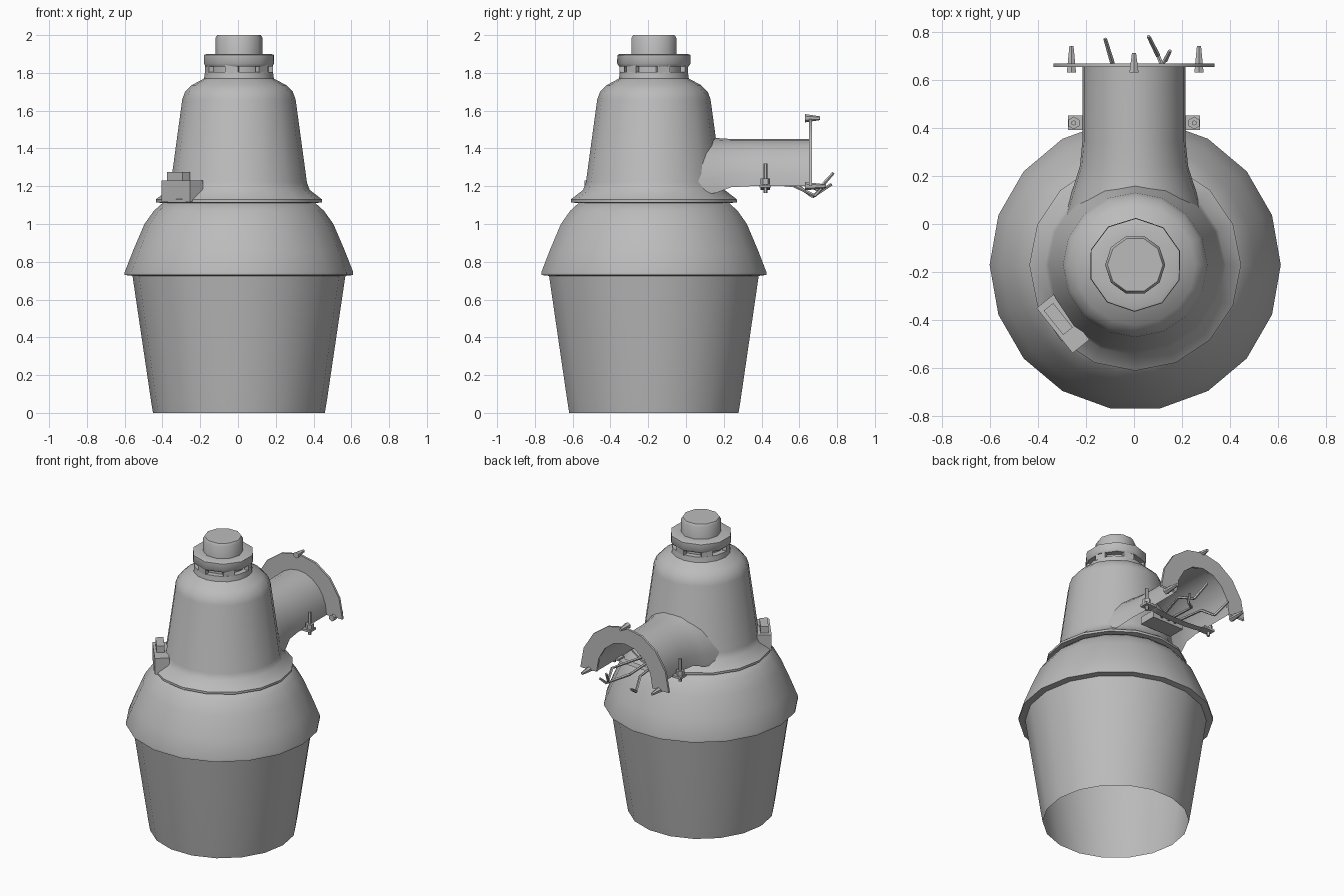
import bpy, bmesh, math
from mathutils import Vector, Matrix

if "Cube" in bpy.data.objects:
    bpy.data.objects.remove(bpy.data.objects["Cube"])

CX, CY = 0.005, -0.17   # vertical axis of the lamp

grey = bpy.data.materials.new("weathered grey")
grey.diffuse_color = (0.5, 0.5, 0.5, 1)
grey.use_nodes = True
grey.node_tree.nodes["Principled BSDF"].inputs["Base Color"].default_value = grey.diffuse_color


def finish(name, bm, angle=50):
    bmesh.ops.recalc_face_normals(bm, faces=bm.faces)
    me = bpy.data.meshes.new(name)
    bm.to_mesh(me)
    bm.free()
    me.materials.append(grey)
    me.shade_smooth()
    me.set_sharp_from_angle(angle=math.radians(angle))
    ob = bpy.data.objects.new(name, me)
    bpy.context.collection.objects.link(ob)
    return ob


def skin(bm, rows, closed=False):
    """Bridge successive rows of points with quads."""
    rows = [[bm.verts.new(p) for p in r] for r in rows]
    n = len(rows[0])
    for a, b in zip(rows, rows[1:]):
        for i in range(n if closed else n - 1):
            j = (i + 1) % n
            bm.faces.new((a[i], a[j], b[j], b[i]))
    return rows


def lathe(name, profile, sides, cap=False, phase=0.0):
    bm = bmesh.new()
    rows = skin(bm, [[(CX + r * math.cos(math.tau * i / sides + phase),
                       CY + r * math.sin(math.tau * i / sides + phase), z)
                      for i in range(sides)] for r, z in profile], True)
    if cap:
        bm.faces.new(rows[-1])
    return finish(name, bm)


def box(name, centre, size, rot=0.0):
    bm = bmesh.new()
    bmesh.ops.create_cube(bm, size=1)
    m = Matrix.Translation(centre) @ Matrix.Rotation(rot, 4, 'Z') @ Matrix.Diagonal((*size, 1))
    bmesh.ops.transform(bm, matrix=m, verts=bm.verts)
    return finish(name, bm, 30)


def rod(name, a, b, r1, r2=None, sides=6):
    a, b = Vector(a), Vector(b)
    bm = bmesh.new()
    bmesh.ops.create_cone(bm, cap_ends=True, segments=sides, radius1=r1,
                          radius2=r1 if r2 is None else r2, depth=(b - a).length)
    m = Matrix.Translation((a + b) / 2) @ (b - a).to_track_quat('Z', 'Y').to_matrix().to_4x4()
    bmesh.ops.transform(bm, matrix=m, verts=bm.verts)
    return finish(name, bm, 50)


def arch(w, h, y, z0=1.2, n=10):
    return [(w * math.cos(math.pi * i / n), y, z0 + h * math.sin(math.pi * i / n))
            for i in range(n + 1)]


# Open-bottomed lens, dome reflector with turned-in rim
lathe("lens", [(0.455, 0.0), (0.465, 0.06), (0.565, 0.735)], 18)
lathe("reflector_dome", [(0.56, 0.725), (0.605, 0.73), (0.605, 0.745), (0.56, 0.86),
                         (0.50, 1.0), (0.45, 1.07), (0.40, 1.115), (0.33, 1.125)], 18)

# Ballast housing with flared skirt and rounded shoulder
lathe("housing", [(0.40, 1.11), (0.44, 1.115), (0.44, 1.13), (0.375, 1.18), (0.36, 1.22),
                  (0.30, 1.66), (0.285, 1.70), (0.25, 1.735), (0.185, 1.77),
                  (0.18, 1.805), (0.12, 1.805)], 16)

# Light sensor socket: neck, notched tabs, collar and sensor
lathe("socket_neck", [(0.145, 1.78), (0.145, 1.86)], 12)
for i in range(6):
    a = math.tau * i / 6 + 0.3
    box("socket_tab", (CX + 0.165 * math.cos(a), CY + 0.165 * math.sin(a), 1.825),
        (0.025, 0.07, 0.05), a)
lathe("socket_collar", [(0.12, 1.835), (0.185, 1.835), (0.195, 1.85), (0.193, 1.895),
                        (0.18, 1.90), (0.11, 1.90)], 10, phase=0.3)
lathe("light_sensor", [(0.125, 1.85), (0.125, 1.985), (0.115, 2.0)], 10, True)

# Hollow mounting arm, open underneath, flaring into the housing
bm = bmesh.new()
skin(bm, [arch(0.30, 0.34, 0.0, 1.14, 12), arch(0.25, 0.29, 0.16, 1.165, 12),
          arch(0.225, 0.255, 0.24, 1.195, 12), arch(0.215, 0.25, 0.34, 1.2, 12),
          arch(0.215, 0.25, 0.655, 1.2, 12)])
finish("mounting_arm", bm)

# Arched wall flange
bm = bmesh.new()
o, i_ = (0.335, 0.36), (0.212, 0.248)
skin(bm, [arch(*o, 0.652, n=8), arch(*o, 0.667, n=8), arch(*i_, 0.667, n=8),
          arch(*i_, 0.652, n=8), arch(*o, 0.652, n=8)])
bmesh.ops.remove_doubles(bm, verts=bm.verts, dist=0.0005)
finish("wall_flange", bm, 30)

# Flange studs, sized wide to narrow
for x, z, y1 in ((-0.26, 1.2, 0.74), (0.27, 1.2, 0.74), (0.0, 1.56, 0.71)):
    rod("flange_stud", (x, 0.63, z), (x, y1, z), 0.022, 0.01)

# Pipe clamp under the arm: bowed strap, ears and bolts
bm = bmesh.new()
skin(bm, [arch(0.2, -0.02, y, 1.2, 8) for y in (0.395, 0.445)])
finish("clamp_strap", bm)
for s in (-1, 1):
    box("clamp_ear", (s * 0.235, 0.42, 1.2), (0.08, 0.06, 0.015))
    rod("clamp_bolt", (s * 0.25, 0.42, 1.165), (s * 0.25, 0.42, 1.32), 0.011)
    rod("clamp_nut", (s * 0.25, 0.42, 1.21), (s * 0.25, 0.42, 1.24), 0.026)

# Terminal block and loose supply wires
box("terminal_block", (0.0, 0.27, 1.23), (0.24, 0.12, 0.05))
for path in (((-0.05, 0.32, 1.23), (-0.06, 0.58, 1.21), (-0.09, 0.67, 1.145), (-0.12, 0.77, 1.21)),
             ((0.05, 0.32, 1.23), (0.14, 0.60, 1.22), (0.10, 0.70, 1.18), (0.06, 0.78, 1.27)),
             ((0.0, 0.32, 1.23), (0.02, 0.58, 1.20), (0.13, 0.68, 1.15), (0.15, 0.72, 1.19))):
    for a, b in zip(path, path[1:]):
        rod("supply_wire", a, b, 0.01, 0.008, 5)

# Side latch, angled against the housing skirt
turn = math.atan2(-0.20, 0.16)
box("latch_body", (-0.295, -0.415, 1.175), (0.24, 0.09, 0.11), turn)
box("latch_button", (-0.315, -0.395, 1.245), (0.13, 0.05, 0.06), turn)
